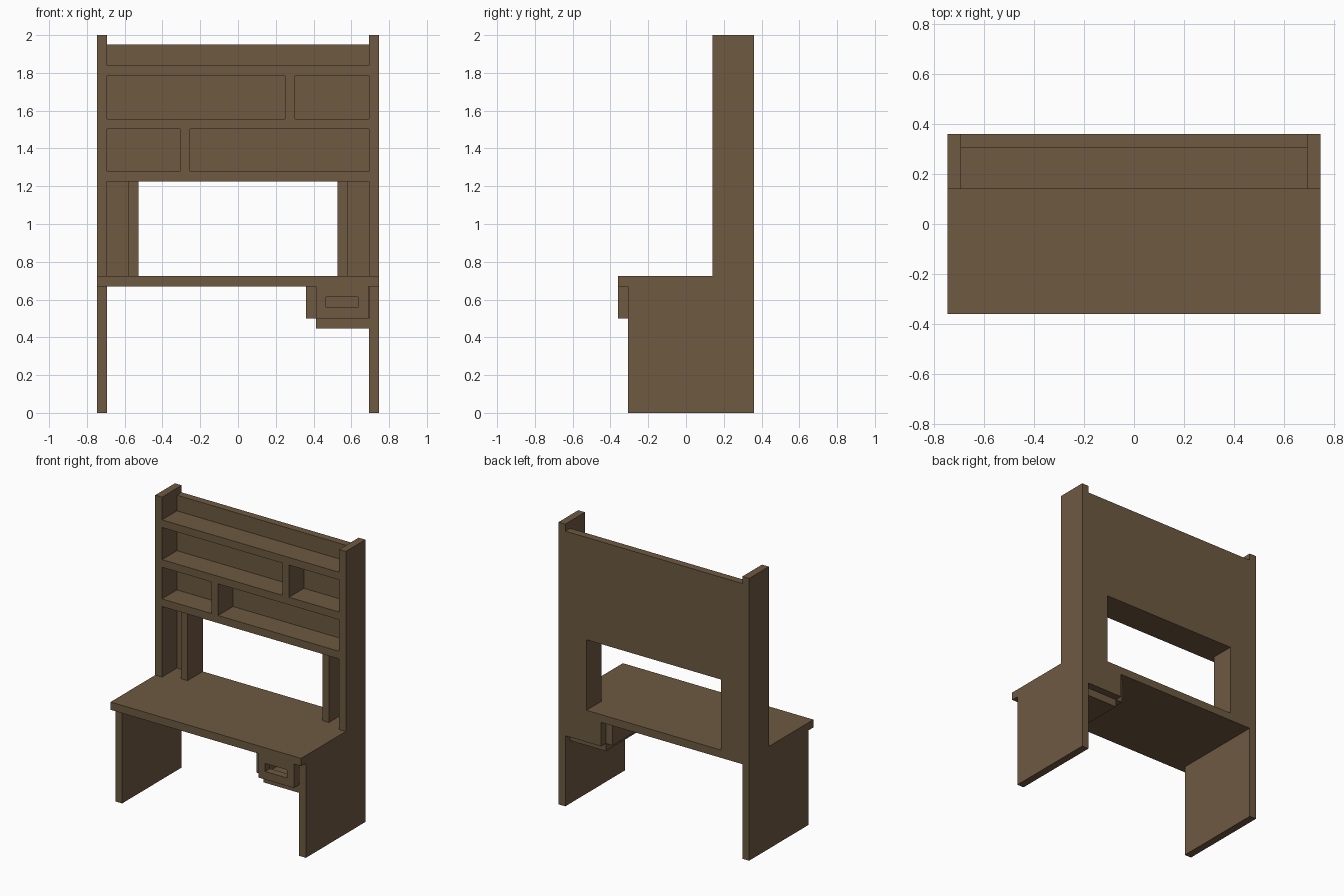
import bpy
import bmesh

cube = bpy.data.objects.get("Cube")
if cube:
    bpy.data.objects.remove(cube, do_unlink=True)

wood = bpy.data.materials.new("brown wood")
wood.use_nodes = True
BROWN = (0.153, 0.100, 0.053, 1.0)
wood.diffuse_color = BROWN
wood.node_tree.nodes["Principled BSDF"].inputs["Base Color"].default_value = BROWN


def board(name, x, y, z):
    """Flat-shaded box spanning the given (min, max) ranges."""
    bm = bmesh.new()
    bmesh.ops.create_cube(bm, size=1.0)
    spans = (x, y, z)
    for v in bm.verts:
        v.co = [(a + b) / 2 + c * (b - a) for c, (a, b) in zip(v.co, spans)]
    mesh = bpy.data.meshes.new(name)
    bm.to_mesh(mesh)
    bm.free()
    mesh.materials.append(wood)
    obj = bpy.data.objects.new(name, mesh)
    bpy.context.collection.objects.link(obj)
    return obj


def pair(name, x, y, z):
    """One board on each side of the desk."""
    board("left_" + name, x, y, z)
    board("right_" + name, (-x[1], -x[0]), y, z)


# Main dimensions
OUT, INN = 0.747, 0.694          # outer and inner faces of the side panels
FRONT, BACK = -0.36, 0.36
LEG_FRONT = -0.306
SHELF_FRONT, PANEL = 0.14, 0.307  # shelf front, front of the back panel
UNDER, TOP = 0.67, 0.725          # desk board
T = 0.054                         # board thickness

# Desk board and side panels
board("desk_top", (-OUT, OUT), (FRONT, BACK), (UNDER, TOP))
pair("leg_panel", (INN, OUT), (LEG_FRONT, BACK), (0, UNDER))
pair("upper_side_panel", (INN, OUT), (SHELF_FRONT, BACK), (TOP, 2.0))

# Back panels around the opening
board("shelf_back", (-INN, INN), (PANEL, BACK), (1.225, 1.95))
pair("back_strip", (0.58, INN), (PANEL, BACK), (TOP, 1.225))
pair("support_post", (0.528, 0.58), (0.19, BACK), (TOP, 1.225))

# Shelves and their dividers
for name, z in (("lower", 1.225), ("middle", 1.503), ("upper", 1.785)):
    board(name + "_shelf", (-INN, INN), (SHELF_FRONT, PANEL), (z, z + T))
board("lower_divider", (-0.306, -0.254), (SHELF_FRONT, PANEL), (1.225 + T, 1.503))
board("upper_divider", (0.25, 0.302), (SHELF_FRONT, PANEL), (1.503 + T, 1.785))

# Drawer housing below the desk
DX, DZ = 0.413, 0.5
board("drawer_housing_wall", (0.36, DX), (LEG_FRONT, PANEL), (DZ, UNDER))
board("drawer_housing_floor", (DX, INN), (LEG_FRONT, PANEL), (DZ - T, DZ))
board("drawer_housing_back", (DX, INN), (PANEL, BACK), (DZ, UNDER))

# Drawer front: four rails framing the hand slot
SX, SZ, DY = (0.465, 0.636), (0.557, 0.614), (FRONT, LEG_FRONT)
board("drawer_front_top", (DX, 0.69), DY, (SZ[1], UNDER))
board("drawer_front_bottom", (DX, 0.69), DY, (DZ, SZ[0]))
board("drawer_front_right_end", (DX, SX[0]), DY, SZ)
board("drawer_front_left_end", (SX[1], 0.69), DY, SZ)
